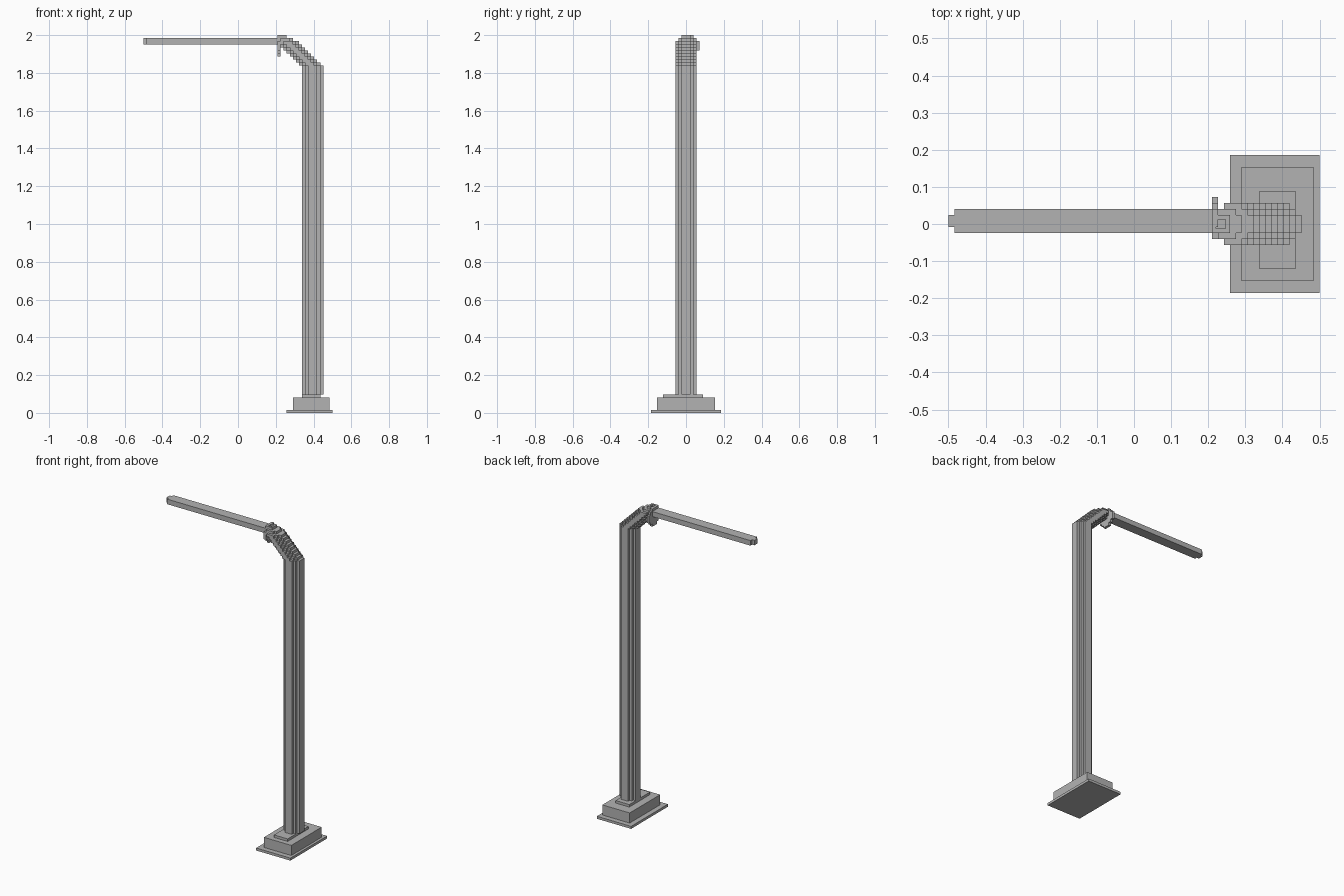
import bpy, bmesh
from mathutils import Vector

cube = bpy.data.objects.get("Cube")
if cube:
    bpy.data.objects.remove(cube, do_unlink=True)

U = 2 / 124  # one block unit

grey = bpy.data.materials.new("plain_grey")
grey.use_nodes = True
colour = (0.45, 0.45, 0.45, 1)
grey.diffuse_color = colour
grey.node_tree.nodes["Principled BSDF"].inputs["Base Color"].default_value = colour


def finish(name, bm):
    """Scale block units to model size and link the part."""
    bmesh.ops.recalc_face_normals(bm, faces=bm.faces)
    bmesh.ops.scale(bm, vec=(U, U, U), verts=bm.verts)
    mesh = bpy.data.meshes.new(name)
    bm.to_mesh(mesh)
    bm.free()
    mesh.materials.append(grey)
    obj = bpy.data.objects.new(name, mesh)
    bpy.context.collection.objects.link(obj)
    return obj


def box(name, low, high):
    low, high = Vector(low), Vector(high)
    bm = bmesh.new()
    bmesh.ops.create_cube(bm, size=1)
    bmesh.ops.scale(bm, vec=high - low, verts=bm.verts)
    bmesh.ops.translate(bm, vec=(low + high) / 2, verts=bm.verts)
    return finish(name, bm)


def stepped_circle(radius):
    """Outline of a circle cut into unit steps."""
    quarter = [(radius, 1.5)]
    x, y = radius, 1.5
    while x > 1.5:
        x -= 1
        quarter.append((x, y))
        y += 1
        quarter.append((x, y))
    points = []
    for _ in range(4):
        points += quarter
        quarter = [(-b, a) for a, b in quarter]
    return points


def add_disc(bm, radius, centre, depth, axis="Z"):
    cx, cy, cz = centre
    if axis == "Z":
        ring = [bm.verts.new((cx + a, cy + b, cz)) for a, b in stepped_circle(radius)]
        step = Vector((0, 0, depth))
    else:
        ring = [bm.verts.new((cx, cy + a, cz + b)) for a, b in stepped_circle(radius)]
        step = Vector((depth, 0, 0))
    face = bm.faces.new(ring)
    out = bmesh.ops.extrude_face_region(bm, geom=[face], use_keep_orig=True)
    moved = [g for g in out["geom"] if isinstance(g, bmesh.types.BMVert)]
    bmesh.ops.translate(bm, vec=step, verts=moved)


# Stepped base
box("ground_plate", (16, -11.5, 0), (31, 11.5, 1))
box("plinth", (18, -9.5, 1), (30, 9.5, 5))
box("pole_collar", (21, -7.5, 5), (27, 5.5, 6))

# Upright pole
bm = bmesh.new()
add_disc(bm, 3.5, (24.5, 0, 6), 108)
finish("pole", bm)

# Leaning elbow: discs shifted one unit per layer, rounded off at the end
bm = bmesh.new()
for k in range(9):
    radius = 3.5 if k < 8 else 2.5
    add_disc(bm, radius, (23.5 - k, 0, 114 + k), 1)
finish("elbow", bm)

# Elbow cap with a small socket in the top
bm = bmesh.new()
bmesh.ops.create_cube(bm, size=1)
bmesh.ops.scale(bm, vec=(3, 3, 1), verts=bm.verts)
bmesh.ops.translate(bm, vec=(14.5, 0, 123.5), verts=bm.verts)
bm.faces.ensure_lookup_table()
top = max(bm.faces, key=lambda f: f.calc_center_median().z)
bmesh.ops.inset_individual(bm, faces=[top], thickness=1)
hole = bmesh.ops.extrude_face_region(bm, geom=[top])
bmesh.ops.delete(bm, geom=[top], context="FACES_ONLY")
sunk = [g for g in hole["geom"] if isinstance(g, bmesh.types.BMVert)]
bmesh.ops.translate(bm, vec=(0, 0, -0.9), verts=sunk)
finish("elbow_cap", bm)

# Round flange and barrier arm
bm = bmesh.new()
add_disc(bm, 3.5, (13, 1, 120.5), 1, axis="X")
finish("arm_flange", bm)
box("arm", (-30, -1.5, 121), (13, 2.5, 123))
box("arm_tip", (-31, -0.5, 121), (-30, 1.5, 123))
